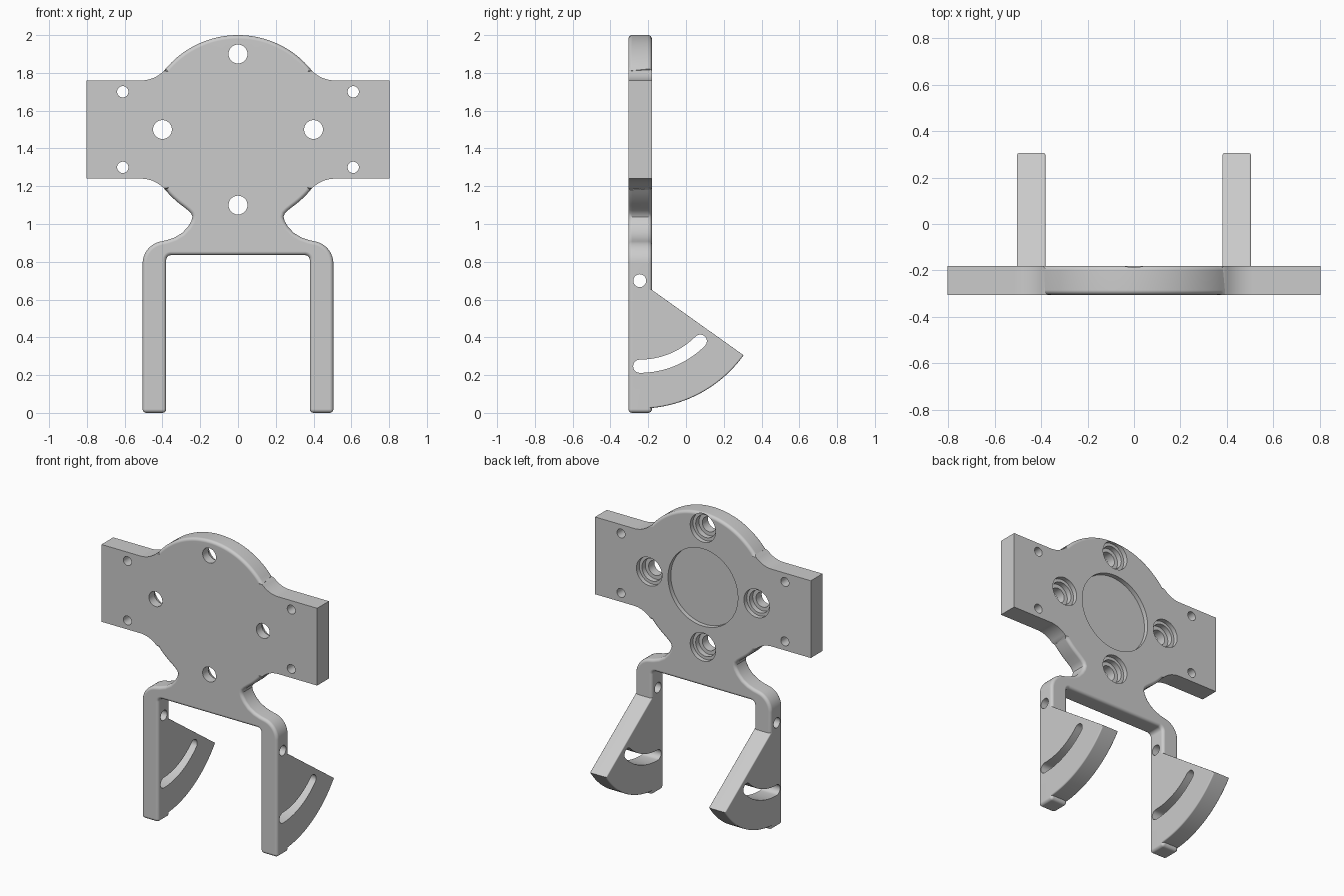
import bpy, bmesh
from math import sin, cos, radians

if "Cube" in bpy.data.objects:
    bpy.data.objects.remove(bpy.data.objects["Cube"])

FRONT, BACK = -0.305, -0.18
PIVOT = (-0.245, 0.70)


def arc(cx, cy, r, a0, a1, n):
    return [(cx + r * cos(radians(a0 + (a1 - a0) * i / n)),
             cy + r * sin(radians(a0 + (a1 - a0) * i / n))) for i in range(n + 1)]


def prism(name, pts, axis, lo, hi, bevel=0, pick=None):
    """Extrude a profile along x (points are y,z) or y (points are x,z)."""
    def place(p, d):
        return (d, p[0], p[1]) if axis == 'x' else (p[0], d, p[1])
    bm = bmesh.new()
    a = [bm.verts.new(place(p, lo)) for p in pts]
    b = [bm.verts.new(place(p, hi)) for p in pts]
    bm.faces.new(a)
    bm.faces.new(b)
    for i in range(len(pts)):
        j = (i + 1) % len(pts)
        bm.faces.new((a[i], a[j], b[j], b[i]))
    bmesh.ops.recalc_face_normals(bm, faces=bm.faces[:])
    if bevel:
        edges = [e for e in bm.edges if pick(e.verts[0].co, e.verts[1].co)]
        bmesh.ops.bevel(bm, geom=edges, offset=bevel, segments=4, profile=0.5,
                        affect='EDGES', clamp_overlap=False)
        bmesh.ops.recalc_face_normals(bm, faces=bm.faces[:])
    me = bpy.data.meshes.new(name)
    bm.to_mesh(me)
    bm.free()
    ob = bpy.data.objects.new(name, me)
    bpy.context.collection.objects.link(ob)
    return ob


def combine(target, tool, operation):
    tool.hide_render = True
    m = target.modifiers.new("cut", 'BOOLEAN')
    m.operation, m.solver, m.object = operation, 'EXACT', tool
    bpy.context.view_layer.objects.active = target
    bpy.ops.object.modifier_apply(modifier=m.name)
    bpy.data.objects.remove(tool)


def hole(target, axis, u, v, r, lo, hi, n=40):
    combine(target, prism("hole_cutter", arc(u, v, r, 0, 360, n)[:-1], axis, lo, hi), 'DIFFERENCE')


# Plate outline, right half from the top down: disc, wing, neck, shoulder, leg
half = arc(0, 1.5, 0.5, 90, 39.9, 20)
half += arc(0.5138, 1.93, 0.17, 219.9, 270, 10)[1:]
half += [(0.803, 1.76), (0.803, 1.24)]
half += arc(0.5138, 1.07, 0.17, 90, 140.1, 10)
half += arc(0, 1.5, 0.5, -39.9, -54.5, 6)[1:]
half += [(0.263, 1.071), (0.247, 1.055), (0.241, 1.038), (0.247, 1.015),
         (0.265, 0.985), (0.295, 0.953), (0.335, 0.929), (0.375, 0.915)]
half += arc(0.385, 0.79, 0.12, 80, 0, 10)
half += [(0.505, 0), (0.38, 0)]
half += arc(0.355, 0.81, 0.025, 0, 90, 6)
outline = half + [(-x, z) for x, z in reversed(half[1:])]


# Rounded rims everywhere except on the square wings
def rim(p, q):
    mid = (p + q) / 2
    return (abs(p.y - q.y) < 1e-4 and mid.z > 0.01
            and (mid.z < 1.15 or abs(mid.x) < 0.385)) or (p.z < 0.01 and q.z < 0.01)


bracket = prism("mounting_bracket", outline, 'y', FRONT, BACK, 0.02, rim)

# Fan-shaped adjustment arms behind both legs
fan = [(-0.24, 0.695), (-0.182, 0.652)] + arc(*PIVOT, 0.677, -35.7, -86, 28) + [(-0.24, 0.024)]
slot = (arc(*PIVOT, 0.488, -90, -45, 20)
        + arc(PIVOT[0] + 0.453 * cos(radians(-45)), PIVOT[1] + 0.453 * sin(radians(-45)),
              0.035, -45, 135, 10)[1:-1]
        + arc(*PIVOT, 0.418, -45, -90, 20)
        + arc(PIVOT[0], PIVOT[1] - 0.453, 0.035, 90, 270, 10)[1:-1])
fan[0] = (-0.24, 0.652)


def fan_rim(p, q):
    return abs(p.x - q.x) < 1e-4 and min(p.y, q.y) > -0.2


for s in (-1, 1):
    lo, hi = sorted((s * 0.3805, s * 0.5045))
    combine(bracket, prism("fan_arm", fan, 'x', lo, hi, 0.008, fan_rim), 'UNION')
for s in (-1, 1):
    lo, hi = sorted((s * 0.3, s * 0.6))
    combine(bracket, prism("slot_cutter", slot, 'x', lo, hi), 'DIFFERENCE')
    hole(bracket, 'x', *PIVOT, 0.034, lo, hi)

# Shallow round recess in the back
hole(bracket, 'y', 0, 1.5, 0.26, BACK - 0.03, 0, 72)

# Four stepped screw holes around the disc
for x, z in ((0, 1.9), (0, 1.1), (0.4, 1.5), (-0.4, 1.5)):
    hole(bracket, 'y', x, z, 0.095, BACK - 0.03, 0)
    hole(bracket, 'y', x, z, 0.075, BACK - 0.065, 0)
    hole(bracket, 'y', x, z, 0.05, -0.5, 0)

# Four small wing holes
for x in (-0.61, 0.61):
    for z in (1.3, 1.7):
        hole(bracket, 'y', x, z, 0.03, -0.5, 0)

bpy.ops.object.select_all(action='DESELECT')
bracket.select_set(True)
bpy.context.view_layer.objects.active = bracket
bpy.ops.object.shade_smooth_by_angle(angle=radians(30))
wn = bracket.modifiers.new("flat_face_normals", 'WEIGHTED_NORMAL')
wn.keep_sharp = True
